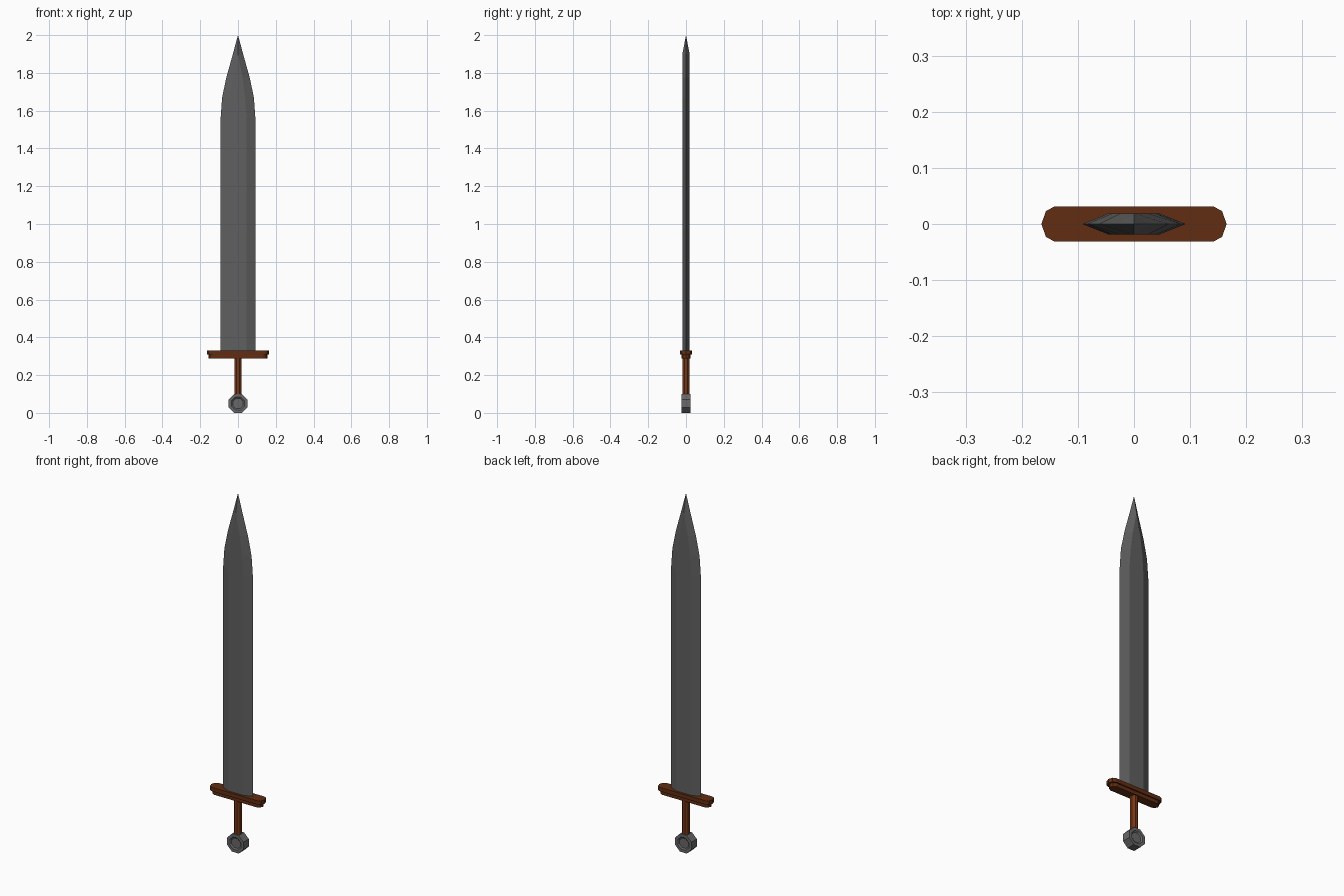
import bpy, bmesh, math

if "Cube" in bpy.data.objects:
    bpy.data.objects.remove(bpy.data.objects["Cube"])

def mat(name, c):
    m = bpy.data.materials.new(name)
    m.diffuse_color = (*c, 1)
    m.use_nodes = True
    m.node_tree.nodes["Principled BSDF"].inputs["Base Color"].default_value = m.diffuse_color
    return m

steel = mat("blade_steel", (0.115, 0.115, 0.117))
iron = mat("pommel_iron", (0.14, 0.14, 0.14))
wood = mat("guard_brown", (0.12, 0.026, 0.006))
leather = mat("handle_brown", (0.19, 0.04, 0.008))

def loft(name, rings, material):
    """Skin equal-length rings of points, cap both ends."""
    bm = bmesh.new()
    vs = [[bm.verts.new(p) for p in r] for r in rings]
    n = len(rings[0])
    for a, b in zip(vs, vs[1:]):
        for i in range(n):
            j = (i + 1) % n
            bm.faces.new((a[i], a[j], b[j], b[i]))
    bm.faces.new(vs[0][::-1])
    bm.faces.new(vs[-1])
    bmesh.ops.remove_doubles(bm, verts=bm.verts, dist=1e-5)
    bmesh.ops.recalc_face_normals(bm, faces=bm.faces)
    me = bpy.data.meshes.new(name)
    bm.to_mesh(me)
    bm.free()
    me.materials.append(material)
    ob = bpy.data.objects.new(name, me)
    bpy.context.collection.objects.link(ob)
    return ob

# Blade: hexagonal section, (z, half width, half flat, half thickness)
def hexa(z, w, f, t):
    return [(w, 0, z), (f, t, z), (-f, t, z), (-w, 0, z), (-f, -t, z), (f, -t, z)]

loft("blade", [hexa(*s) for s in [
    (0.32, 0.092, 0.045, 0.019), (1.56, 0.092, 0.045, 0.019),
    (1.67, 0.084, 0.038, 0.019), (1.775, 0.062, 0.024, 0.019),
    (1.90, 0.027, 0.0, 0.019), (2.0, 0.0002, 0.0001, 0.0001)]], steel)

# Guard: two stacked slabs with rounded ends
def plan(z, d):
    q = [(0.165 - d, 0), (0.157 - d, 0.023 - d * .7), (0.142 - d, 0.031 - d * .7)]
    h = q + [(-x, y) for x, y in q[::-1]]
    return [(x, y, z) for x, y in h + [(x, -y) for x, y in h[-2:0:-1]]]

loft("guard_upper", [plan(0.308, 0), plan(0.33, 0)], wood)
loft("guard_lower", [plan(0.288, 0.01), plan(0.308, 0.01)], wood)

# Handle: octagonal grip
def octagon(r):
    k = r / math.cos(math.pi / 8)
    return [(k * math.cos(a), k * math.sin(a))
            for a in (math.pi / 8 + i * math.pi / 4 for i in range(8))]

loft("handle", [[(x, y, z) for x, y in octagon(0.019)] for z in (0.09, 0.29)], leather)

# Pommel: octagonal disc with a recessed face on both sides
loft("pommel", [[(x, y, z + 0.05) for x, z in octagon(r)] for r, y in [
    (0.027, -0.018), (0.034, -0.024), (0.05, -0.024),
    (0.05, 0.024), (0.034, 0.024), (0.027, 0.018)]], iron)
